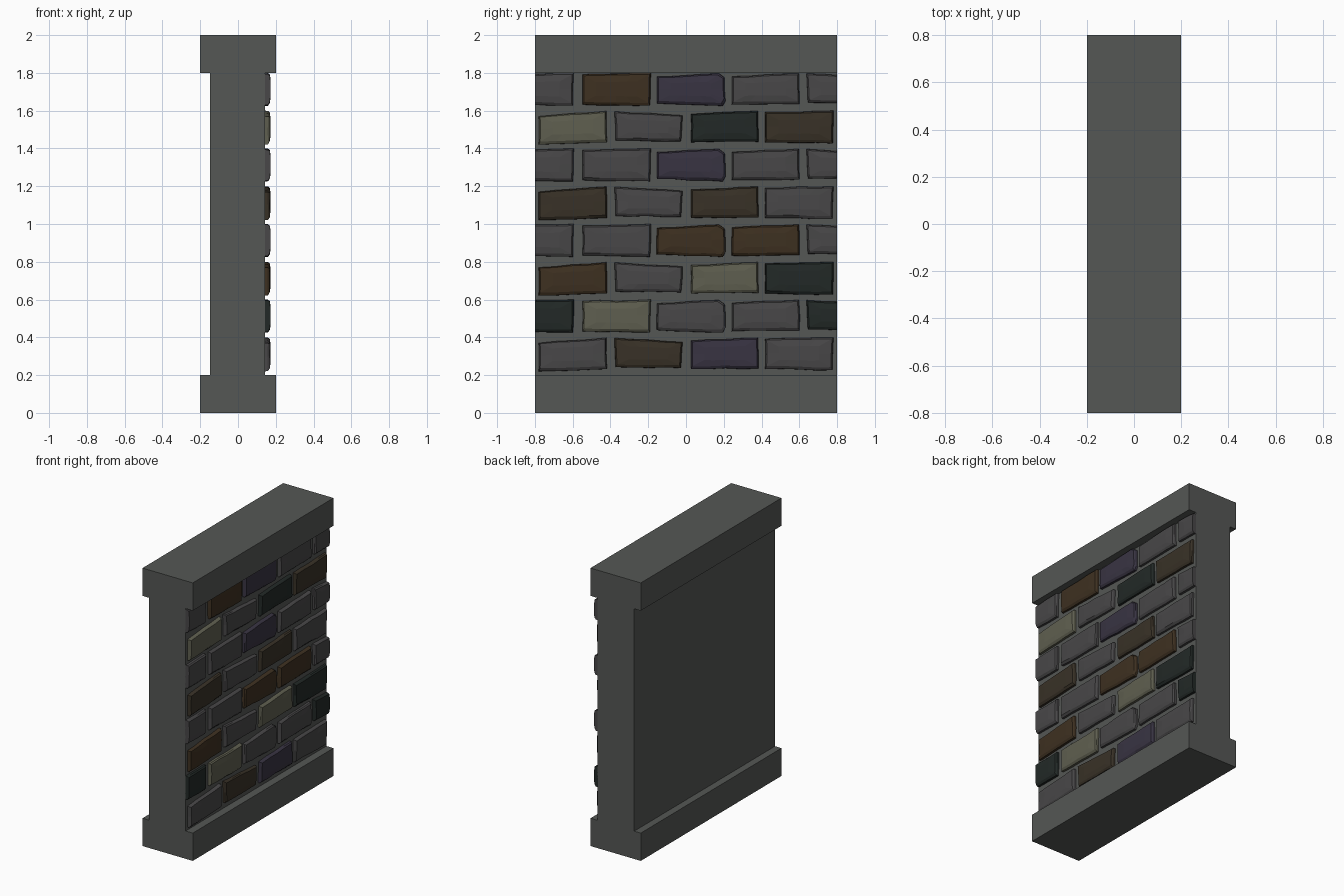
import bpy, bmesh, random

if "Cube" in bpy.data.objects:
    bpy.data.objects.remove(bpy.data.objects["Cube"])

random.seed(4)


def material(name, rgb):
    m = bpy.data.materials.new(name)
    m.diffuse_color = (*rgb, 1)
    m.use_nodes = True
    m.node_tree.nodes["Principled BSDF"].inputs["Base Color"].default_value = m.diffuse_color
    return m


MATS = {
    "m": material("mortar", (0.090, 0.095, 0.090)),
    "g": material("grey_stone", (0.065, 0.063, 0.065)),
    "b": material("brown_stone", (0.048, 0.030, 0.015)),
    "d": material("dark_brown_stone", (0.040, 0.031, 0.020)),
    "p": material("purple_stone", (0.040, 0.034, 0.055)),
    "k": material("dark_green_stone", (0.016, 0.022, 0.020)),
    "c": material("cream_stone", (0.115, 0.115, 0.080)),
}


def finish(bm, name, mat):
    bmesh.ops.recalc_face_normals(bm, faces=bm.faces)
    me = bpy.data.meshes.new(name)
    bm.to_mesh(me)
    bm.free()
    me.materials.append(MATS[mat])
    ob = bpy.data.objects.new(name, me)
    bpy.context.collection.objects.link(ob)
    return ob


# Wall core with plinth and cap, one profile extruded along y
profile = [(-.2, 0), (.2, 0), (.2, .2), (.143, .2), (.143, 1.8), (.2, 1.8),
           (.2, 2), (-.2, 2), (-.2, 1.8), (-.148, 1.8), (-.148, .2), (-.2, .2)]
bm = bmesh.new()
face = bm.faces.new([bm.verts.new((x, -.8, z)) for x, z in profile])
ext = bmesh.ops.extrude_face_region(bm, geom=[face])
bmesh.ops.translate(bm, vec=(0, 1.6, 0),
                    verts=[v for v in ext["geom"] if isinstance(v, bmesh.types.BMVert)])
finish(bm, "wall_core", "m")

# Stone outlines (y, z about the stone's centre), counter-clockwise from lower left
TILT = [(-.18, -.09), (.182, -.078), (.178, .088), (-.18, .06)]
SAG = [(-.175, -.068), (.172, -.072), (.18, .065), (-.182, .087)]
BLOCK = [(-.18, -.078), (.18, -.075), (.176, .088), (-.178, .072)]
WIDE = [(-.178, -.078), (.18, -.084), (.184, .09), (-.178, .082)]
CHIP = [(-.18, -.072), (.17, -.085), (.184, -.06), (.18, .065), (.15, .087), (-.178, .07)]


def stone(name, outline, y, z, mat):
    # Split the long edges so the rim can look hand-cut
    pts = []
    for a, b in zip(outline, outline[1:] + outline[:1]):
        n = 4 if abs(a[0] - b[0]) > .2 else 2 if abs(a[1] - b[1]) > .1 else 1
        for i in range(n):
            t = i / n
            j = random.uniform(-.003, .003) if i else 0
            pts.append((a[0] + (b[0] - a[0]) * t + j, a[1] + (b[1] - a[1]) * t + j))
    bm = bmesh.new()
    rings = []
    # Back edge, rim, worn face edge, slightly domed centre
    for x, sy, sz, jit in ((.14, 1, 1, 0), (.158, .995, .99, .002),
                           (.168, .955, .86, .002), (.172, .6, .45, .001)):
        rings.append([bm.verts.new((x + random.uniform(-jit, jit), y + u * sy,
                                    z + w * sz + (.004 if sz < .95 else 0)))
                      for u, w in pts])
    n = len(pts)
    for lo, hi in zip(rings, rings[1:]):
        for i in range(n):
            k = (i + 1) % n
            bm.faces.new((lo[i], lo[k], hi[k], hi[i]))
    bm.faces.new(rings[-1])
    bm.faces.new(rings[0][::-1])
    # Cut off whatever overhangs the wall ends
    for s in (-1, 1):
        if s * y > .63:
            bmesh.ops.bisect_plane(bm, geom=bm.verts[:] + bm.edges[:] + bm.faces[:],
                                   plane_co=(0, s * .8, 0), plane_no=(0, s, 0),
                                   clear_outer=True)
            bmesh.ops.holes_fill(bm, edges=[e for e in bm.edges if e.is_boundary])
    finish(bm, name, mat)


# Courses from the bottom up; odd courses are shifted half a stone
COURSES = ["gdpg", "kcggk", "bgck", "ggbbg", "dgdg", "ggpgg", "cgkd", "gbpgg"]
EVEN = [(-.6, TILT), (-.198, SAG), (.205, BLOCK), (.597, WIDE)]
ODD = [(-.778, WIDE), (-.37, WIDE), (.025, CHIP), (.422, BLOCK), (.82, SAG)]
for row, colours in enumerate(COURSES):
    for col, ((y, outline), c) in enumerate(zip(ODD if row % 2 else EVEN, colours)):
        stone(f"stone_{row + 1}_{col + 1}", outline, y, .31 + .2 * row, c)
